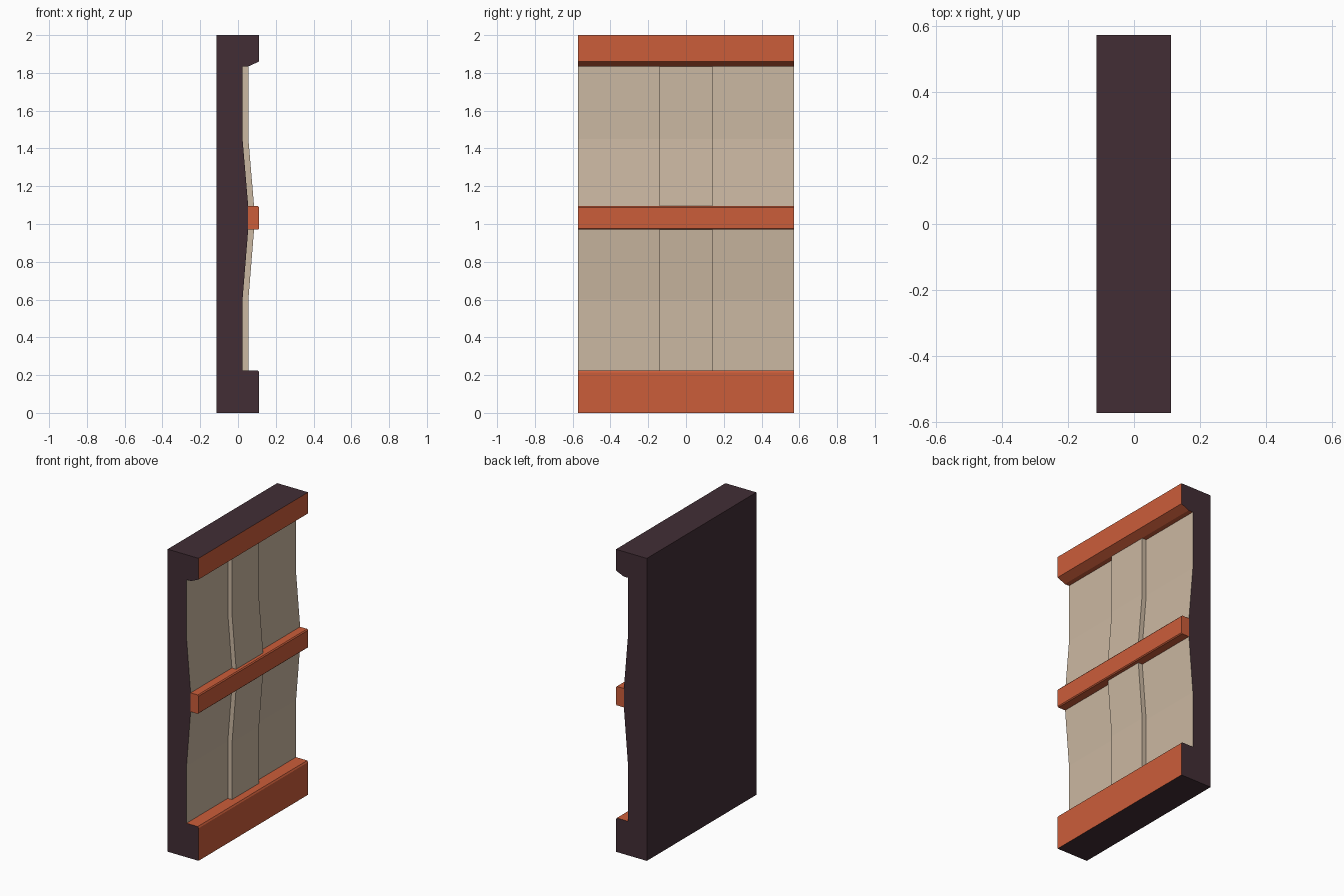
import bpy, bmesh

if "Cube" in bpy.data.objects:
    bpy.data.objects.remove(bpy.data.objects["Cube"])

HALF = 0.572  # half of the wall length along y


def material(name, rgb):
    m = bpy.data.materials.new(name)
    m.diffuse_color = (*rgb, 1)
    m.use_nodes = True
    m.node_tree.nodes["Principled BSDF"].inputs["Base Color"].default_value = m.diffuse_color
    return m


DARK = material("dark plum", (0.054, 0.027, 0.036))
ORANGE = material("burnt orange", (0.60, 0.11, 0.042))
BEIGE = material("beige", (0.60, 0.48, 0.36))
MATS = [DARK, ORANGE, BEIGE]


def extrude_profile(name, points, half, edge_mats, cap_mat):
    """Extrude an (x, z) outline along y; one material index per outline edge."""
    bm = bmesh.new()
    a = [bm.verts.new((x, -half, z)) for x, z in points]
    b = [bm.verts.new((x, half, z)) for x, z in points]
    n = len(points)
    for i in range(n):
        j = (i + 1) % n
        bm.faces.new((a[i], a[j], b[j], b[i])).material_index = edge_mats[i]
    for cap in (a, b):
        bm.faces.new(cap).material_index = cap_mat
    bmesh.ops.recalc_face_normals(bm, faces=bm.faces)
    me = bpy.data.meshes.new(name)
    bm.to_mesh(me)
    bm.free()
    for m in MATS:
        me.materials.append(m)
    ob = bpy.data.objects.new(name, me)
    bpy.context.collection.objects.link(ob)
    return ob


# Front line of the panels, bulging out at the middle rail
panel = [(0.024, 0.225), (0.024, 0.60), (0.054, 0.97),
         (0.054, 1.095), (0.024, 1.45), (0.024, 1.835)]

# Wall body: dark ends and back, orange plinth and top beam, beige panels
body = ([(-0.114, 0), (0.112, 0), (0.112, 0.215), (0.106, 0.225)] + panel
        + [(0.056, 1.835), (0.112, 1.86), (0.112, 2.0), (-0.114, 2.0)])
body_mats = [0, 1, 1, 1, 2, 2, 2, 2, 2, 1, 1, 1, 0, 0]
extrude_profile("wall_body", body, HALF, body_mats, 0)

# Raised centre strip, following the panel line and set into the wall
strip = [(x + 0.031, z) for x, z in panel]
strip = [(0.0, 0.225)] + strip + [(0.0, 1.835)]
extrude_profile("centre_strip", strip, 0.141, [2] * len(strip), 2)

# Middle rail with a slight bevel on its front edges
rail = [(0.054, 0.97), (0.106, 0.97), (0.112, 0.976),
        (0.112, 1.088), (0.106, 1.095), (0.054, 1.095)]
extrude_profile("middle_rail", rail, HALF, [1] * len(rail), 1)
